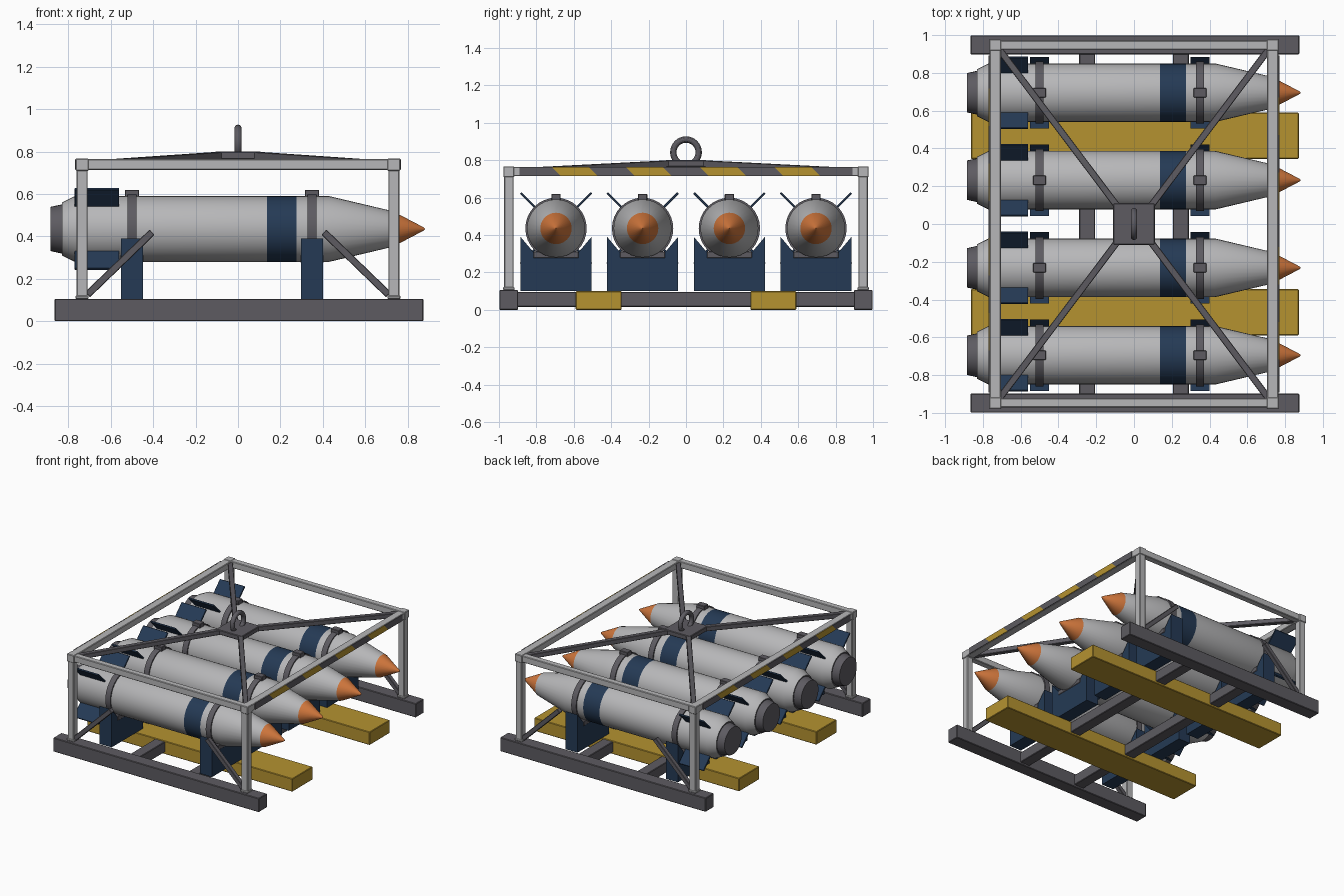
import bpy, bmesh, math
from mathutils import Vector

if "Cube" in bpy.data.objects:
    bpy.data.objects.remove(bpy.data.objects["Cube"])


def material(name, r, g, b):
    m = bpy.data.materials.new(name)
    m.use_nodes = True
    m.diffuse_color = (r, g, b, 1)
    m.node_tree.nodes["Principled BSDF"].inputs["Base Color"].default_value = (r, g, b, 1)
    return m


LIGHT = material("light_grey", 0.47, 0.47, 0.48)
DARK = material("dark_grey", 0.11, 0.105, 0.12)
NAVY = material("navy_blue", 0.018, 0.042, 0.09)
YELLOW = material("safety_yellow", 0.46, 0.29, 0.03)
ORANGE = material("nose_orange", 0.62, 0.18, 0.045)


def finish(name, bm, mats, bevel=0.0, smooth=False):
    bmesh.ops.recalc_face_normals(bm, faces=bm.faces)
    me = bpy.data.meshes.new(name)
    bm.to_mesh(me)
    bm.free()
    for m in mats:
        me.materials.append(m)
    ob = bpy.data.objects.new(name, me)
    bpy.context.collection.objects.link(ob)
    if bevel:
        mod = ob.modifiers.new("Bevel", "BEVEL")
        mod.width, mod.segments = bevel, 1
    if smooth:
        bpy.ops.object.select_all(action="DESELECT")
        ob.select_set(True)
        bpy.context.view_layer.objects.active = ob
        bpy.ops.object.shade_smooth_by_angle(angle=math.radians(30))
    return ob


def box(name, x, y, z, mat, bevel=0.004):
    """Box from (low, high) pairs on each axis."""
    bm = bmesh.new()
    bmesh.ops.create_cube(bm, size=1)
    for v in bm.verts:
        v.co = [(a + b) / 2 + c * (b - a) for c, (a, b) in zip(v.co, (x, y, z))]
    return finish(name, bm, [mat], bevel)


def block(name, centre, size, mat, bevel=0.004):
    return box(name, *[(c - s / 2, c + s / 2) for c, s in zip(centre, size)], mat, bevel)


def bar(name, a, b, width, mat):
    """Square bar between two points."""
    a, b = Vector(a), Vector(b)
    ob = block(name, (0, 0, 0), (width, width, (b - a).length), mat, 0.003)
    ob.location = (a + b) / 2
    ob.rotation_euler = (b - a).to_track_quat("Z", "Y").to_euler()
    return ob


def slab(name, yz, x0, x1, mat):
    """Extrude a y-z outline along x."""
    bm = bmesh.new()
    face = bm.faces.new([bm.verts.new((x0, y, z)) for y, z in yz])
    new = bmesh.ops.extrude_face_region(bm, geom=[face])["geom"]
    bmesh.ops.translate(bm, vec=(x1 - x0, 0, 0),
                        verts=[v for v in new if isinstance(v, bmesh.types.BMVert)])
    return finish(name, bm, [mat])


def lathe(name, profile, bands, y, z, closed=False, steps=32):
    """Turn (x, radius) points about the x axis; one material per section."""
    bm = bmesh.new()
    rings = []
    for x, r in profile:
        rings.append([bm.verts.new((x, y + r * math.cos(t), z + r * math.sin(t)))
                      for t in (math.tau * i / steps for i in range(steps))])
    mats = list(dict.fromkeys(bands))
    pairs = list(zip(rings, rings[1:]))
    if closed:
        pairs.append((rings[-1], rings[0]))
    for k, (p, q) in enumerate(pairs):
        for i in range(steps):
            j = (i + 1) % steps
            f = bm.faces.new((p[i], p[j], q[j], q[i]))
            f.material_index = mats.index(bands[k % len(bands)])
    if not closed:
        for ring, mat in ((rings[0], bands[0]), (rings[-1], bands[-1])):
            bm.faces.new(ring).material_index = mats.index(mat)
    return finish(name, bm, mats, smooth=True)


# Base skid: side rails, lifting channels, cross members
for s in (-1, 1):
    block("side_rail", (0.005, s * 0.948, 0.053), (1.74, 0.1, 0.106), DARK)
    block("fork_channel", (0.005, s * 0.467, 0.05), (1.735, 0.245, 0.1), YELLOW)
    block("cross_member", (s * 0.248, 0, 0.055), (0.084, 1.82, 0.08), DARK)

# Upper frame: posts, corner blocks, braces, beams
PX, PY, TOP = 0.735, 0.947, 0.765
for sx in (-1, 1):
    for sy in (-1, 1):
        block("corner_post", (sx * PX, sy * PY, 0.42), (0.052, 0.052, 0.64), LIGHT)
        block("post_foot", (sx * PX, sy * PY, 0.113), (0.062, 0.062, 0.016), LIGHT)
        block("frame_corner", (sx * PX, sy * PY, 0.738), (0.062, 0.06, 0.058), LIGHT)
        bar("knee_brace", (sx * 0.71, sy * PY, 0.125), (sx * 0.405, sy * PY, 0.42), 0.034, DARK)
        bar("lifting_arm", (sx * 0.71, sy * 0.92, 0.738), (sx * 0.07, sy * 0.07, 0.782), 0.036, DARK)
for s in (-1, 1):
    block("long_beam", (0, s * PY, 0.739), (1.47, 0.048, 0.05), LIGHT)
    block("end_beam", (s * PX, 0, 0.739), (0.06, 1.85, 0.05), LIGHT)
    # Slanted hazard stripes on the outer face of each end beam
    for i in range(9):
        y0, y1 = -0.891 + i * 0.198, -0.693 + i * 0.198
        a = 0 if i == 0 else 0.024
        b = 0 if i == 8 else 0.024
        outline = [(s * y, z) for y, z in ((y0 - a, 0.763), (y1 - b, 0.763),
                                           (y1 + b, 0.715), (y0 + a, 0.715))]
        slab("hazard_stripe", outline, s * 0.764, s * 0.769, YELLOW if i % 2 else DARK)

# Lifting plate and ring
block("lifting_plate", (0, 0, 0.782), (0.22, 0.22, 0.036), DARK)
bpy.ops.mesh.primitive_torus_add(major_radius=0.068, minor_radius=0.017, major_segments=32,
                                 minor_segments=12, location=(0, 0, 0.842),
                                 rotation=(0, math.pi / 2, 0))
ring = bpy.context.object
ring.name = "lifting_ring"
ring.data.materials.append(DARK)
bpy.ops.object.shade_smooth_by_angle()

# Four stored cylinders with fins, saddles and straps
ZC, R = 0.435, 0.155
BODY = [(-0.885, 0.104), (-0.83, 0.116), (-0.83, 0.125), (-0.77, R), (0.137, R), (0.275, R),
        (0.43, R), (0.73, 0.084), (0.875, 0.008), (0.882, 0.002)]
BANDS = [DARK, DARK, LIGHT, LIGHT, NAVY, LIGHT, LIGHT, ORANGE, ORANGE]
SADDLE = [(-0.19, 0.1), (0.19, 0.1), (0.19, 0.39), (0.1, 0.283), (-0.1, 0.283), (-0.19, 0.39)]
for yc in (-0.695, -0.232, 0.232, 0.695):
    lathe("body", BODY, BANDS, yc, ZC)
    for k in range(4):
        fin = box("tail_fin", (-0.77, -0.56), (0.13, 0.268), (-0.006, 0.006), NAVY, 0.002)
        fin.location = (0, yc, ZC)
        fin.rotation_euler.x = math.pi / 4 + k * math.pi / 2
    for xc in (-0.5, 0.349):
        slab("saddle", [(yc + y, z) for y, z in SADDLE], xc - 0.051, xc + 0.051, NAVY)
        block("saddle_pad", (xc, yc, 0.294), (0.108, 0.24, 0.036), DARK, 0.003)
        lathe("strap", [(xc - 0.021, 0.15), (xc - 0.021, 0.164), (xc + 0.021, 0.164),
                        (xc + 0.021, 0.15)], [DARK], yc, ZC, closed=True)
        block("strap_buckle", (xc, yc, 0.603), (0.068, 0.05, 0.034), DARK, 0.003)
